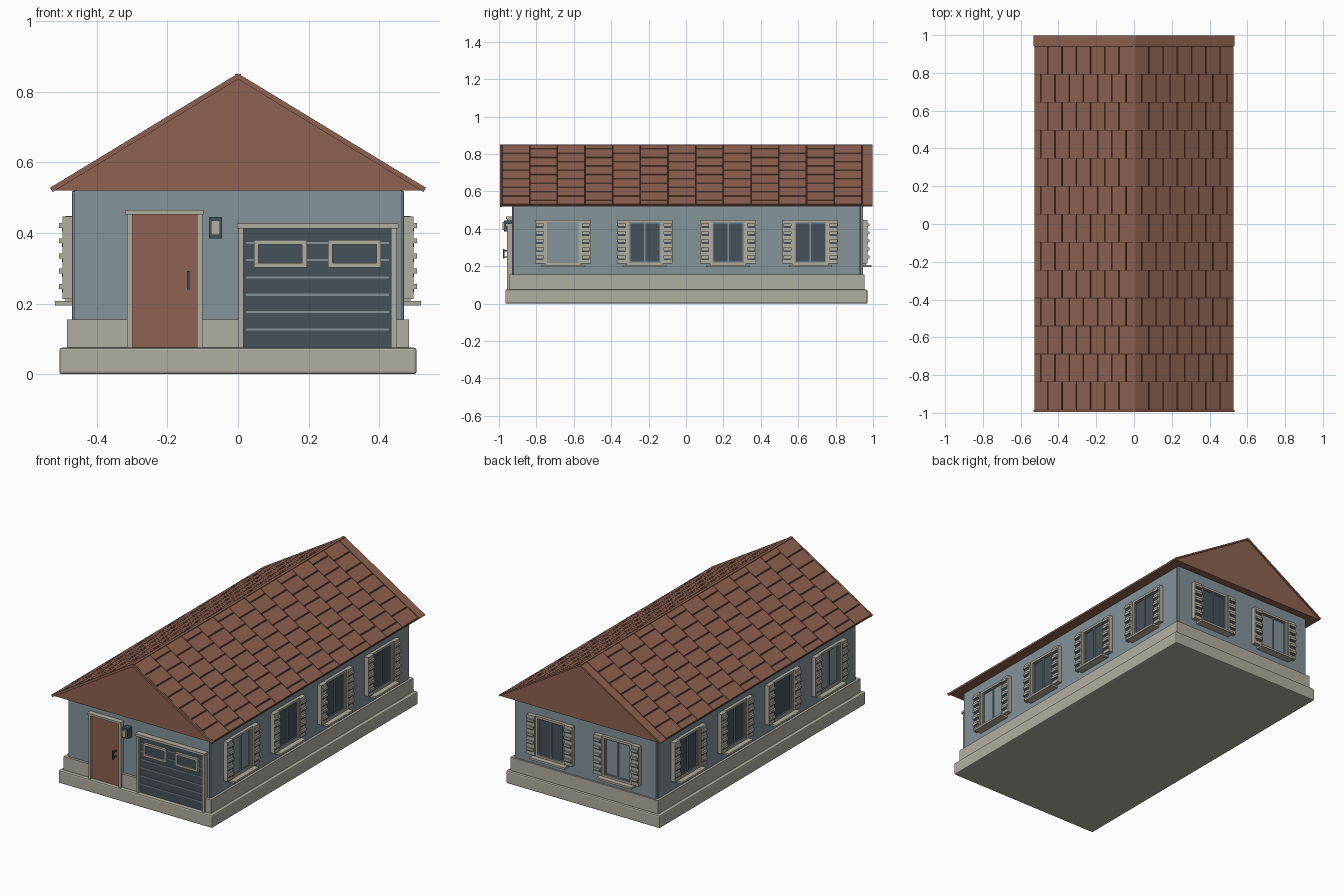
import bpy, bmesh, math
from mathutils import Matrix, Vector

if "Cube" in bpy.data.objects:
    bpy.data.objects.remove(bpy.data.objects["Cube"])


def material(name, rgb):
    m = bpy.data.materials.new(name)
    lin = [((c / 255 + 0.055) / 1.055) ** 2.4 for c in rgb]
    m.diffuse_color = (*lin, 1)
    m.use_nodes = True
    m.node_tree.nodes["Principled BSDF"].inputs["Base Color"].default_value = m.diffuse_color
    return m


STONE, BLUE, BROWN, SLATE, DARK = range(5)
MATS = [material("stone_beige", (177, 174, 160)),
        material("wall_blue_grey", (132, 147, 153)),
        material("roof_brown", (141, 98, 81)),
        material("slate", (70, 81, 88)),
        material("dark_brown", (72, 46, 39))]


def finish(name, bm, bevel=0):
    bmesh.ops.recalc_face_normals(bm, faces=bm.faces)
    me = bpy.data.meshes.new(name)
    bm.to_mesh(me)
    bm.free()
    for m in MATS:
        me.materials.append(m)
    ob = bpy.data.objects.new(name, me)
    bpy.context.collection.objects.link(ob)
    if bevel:
        mod = ob.modifiers.new("bevel", "BEVEL")
        mod.width, mod.segments = bevel, 2
    return ob


def boxes(name, items, matrix=Matrix(), bevel=0):
    """items: (x0, x1, y0, y1, z0, z1, colour)"""
    bm = bmesh.new()
    for x0, x1, y0, y1, z0, z1, mat in items:
        t = Matrix.Translation(((x0 + x1) / 2, (y0 + y1) / 2, (z0 + z1) / 2))
        s = Matrix.Diagonal((x1 - x0, y1 - y0, z1 - z0, 1))
        r = bmesh.ops.create_cube(bm, size=1, matrix=matrix @ t @ s)
        for f in {f for v in r["verts"] for f in v.link_faces}:
            f.material_index = mat
    return finish(name, bm, bevel)


def frame(x0, x1, z0, z1, w, y0, y1, mat):
    return [(x0, x0 + w, y0, y1, z0, z1, mat), (x1 - w, x1, y0, y1, z0, z1, mat),
            (x0 + w, x1 - w, y0, y1, z0, z0 + w, mat),
            (x0 + w, x1 - w, y0, y1, z1 - w, z1, mat)]


# Foundation, plinth and walls
boxes("foundation_slab", [(-.506, .506, -.966, .97, 0, .075, STONE)], bevel=.007)
boxes("plinth", [(-.485, -.465, -.935, .955, .075, .155, STONE),
                 (.465, .485, -.935, .955, .075, .155, STONE),
                 (-.465, .465, .93, .955, .075, .155, STONE),
                 (-.485, -.312, -.945, -.92, .075, .155, STONE),
                 (-.103, .002, -.945, -.92, .075, .155, STONE),
                 (.448, .485, -.945, -.92, .075, .155, STONE)])
boxes("wall_core", [(-.464, .464, -.93, .945, .075, .525, BLUE)])
boxes("side_walls", [(-.471, -.44, -.925, .932, .1, .52, BLUE),
                     (.44, .471, -.925, .932, .1, .52, BLUE)], bevel=.006)


# Shuttered windows, built in a frame whose front is -y
def window(name, u, face, angle, glass):
    m = Matrix.Rotation(math.radians(angle), 4, "Z") @ Matrix.Translation((u, -face, 0))
    it = [(-.09, .09, -.005, .01, .21, .445, glass)]
    it += frame(-.097, .097, .205, .448, .013, -.018, .01, STONE)
    it += frame(-.084, .084, .218, .435, .006, -.011, .01, BLUE)
    it += [(-.004, .004, -.011, .01, .218, .435, BLUE)]
    it += [(-.115, .115, -.048, .01, .195, .207, STONE)]          # sill
    for s in (-1, 1):                                             # shutters
        a, b = sorted((s * .097, s * .149))
        it.append((a, b, -.026, .01, .213, .447, STONE))
        for k in range(5):
            z = .238 + k * .043
            it.append((a + .006, b - .006, -.028, -.02, z - .006, z + .004, SLATE))
            it.append((a + .004, b - .004, -.036, -.02, z + .004, z + .018, STONE))
    boxes(name, it, m)


for i, y in enumerate((-.658, -.22, .225, .665)):
    g = BLUE if i == 0 else SLATE
    window(f"right_window_{i + 1}", y, .471, 90, g)
    window(f"left_window_{i + 1}", -y, .471, -90, g)
window("back_window_1", -.22, .945, 180, SLATE)
window("back_window_2", .22, .945, 180, BLUE)

# Front door with frame and handle
boxes("front_door", [(-.30, -.115, -.945, -.92, .075, .455, BROWN)])
boxes("front_door_frame", [(-.314, -.299, -.957, -.92, .075, .455, STONE),
                           (-.116, -.101, -.957, -.92, .075, .455, STONE),
                           (-.320, -.098, -.962, -.92, .453, .465, STONE)])
boxes("door_handle", [(-.144, -.137, -.978, -.970, .24, .292, SLATE),
                      (-.144, -.137, -.972, -.94, .246, .253, SLATE),
                      (-.144, -.137, -.972, -.94, .279, .286, SLATE)])

# Wall lamp
boxes("wall_lamp", [(-.082, -.045, -.972, -.925, .385, .445, SLATE),
                    (-.076, -.051, -.982, -.97, .394, .436, STONE)])

# Garage door with ribs and two small windows
garage = [(.014, .436, -.942, -.92, .075, .415, SLATE)]
for k in range(6):
    z = .127 + k * .049
    garage.append((.022, .428, -.946, -.94, z - .003, z + .003, BLUE))
for x in (.045, .255):
    garage += frame(x, x + .15, .302, .38, .013, -.957, -.93, STONE)
    garage.append((x + .01, x + .14, -.948, -.93, .31, .37, SLATE))
boxes("garage_door", garage)
boxes("garage_frame", [(.001, .016, -.957, -.92, .075, .414, STONE),
                       (.434, .449, -.957, -.92, .075, .414, STONE),
                       (-.003, .455, -.964, -.92, .413, .427, STONE)])

# Solid roof body: brown gables and eaves, dark under the tiles
bm = bmesh.new()
profile = [(-.527, .52), (.527, .52), (.527, .5245), (0, .845), (-.527, .5245)]
face = bm.faces.new([bm.verts.new((x, -.985, z)) for x, z in profile])
ext = bmesh.ops.extrude_face_region(bm, geom=[face])
bmesh.ops.translate(bm, vec=(0, 1.975, 0),
                    verts=[v for v in ext["geom"] if isinstance(v, bmesh.types.BMVert)])
bmesh.ops.recalc_face_normals(bm, faces=bm.faces)
for f in bm.faces:
    f.material_index = DARK if f.normal.z > .1 else BROWN
finish("roof_body", bm)

# Staggered tiles on both slopes
length = math.hypot(.527, .3205)
c, k = .527 / length, .3205 / length
step, band, gap = length / 7, .148, .0035
for side, label in ((1, "right"), (-1, "left")):
    m = Matrix(((side * c, 0, side * k, 0), (0, 1, 0, 0),
                (-k, 0, c, .845), (0, 0, 0, 1)))
    tiles = [(0, length + .003, .94 + gap, .998, -.003, .006, BROWN),
             (0, length + .003, -.995, -.984, -.008, .006, BROWN)]
    for j in range(13):
        y1 = .94 - j * band
        off = step / 2 if j % 2 else 0
        cuts = [0] + [off + i * step for i in range(8)] + [length]
        cuts = sorted({round(v, 4) for v in cuts if v <= length + 1e-4})
        for a, b in zip(cuts, cuts[1:]):
            if b - a > .01:
                tiles.append((a + gap, b - gap, y1 - band + gap / 2, y1 - gap / 2,
                              -.001, .006, BROWN))
    boxes(f"{label}_roof_tiles", tiles, m)

# Ridge strip
boxes("roof_ridge", [(-.008, .008, -.994, .998, .838, .851, BROWN)])
